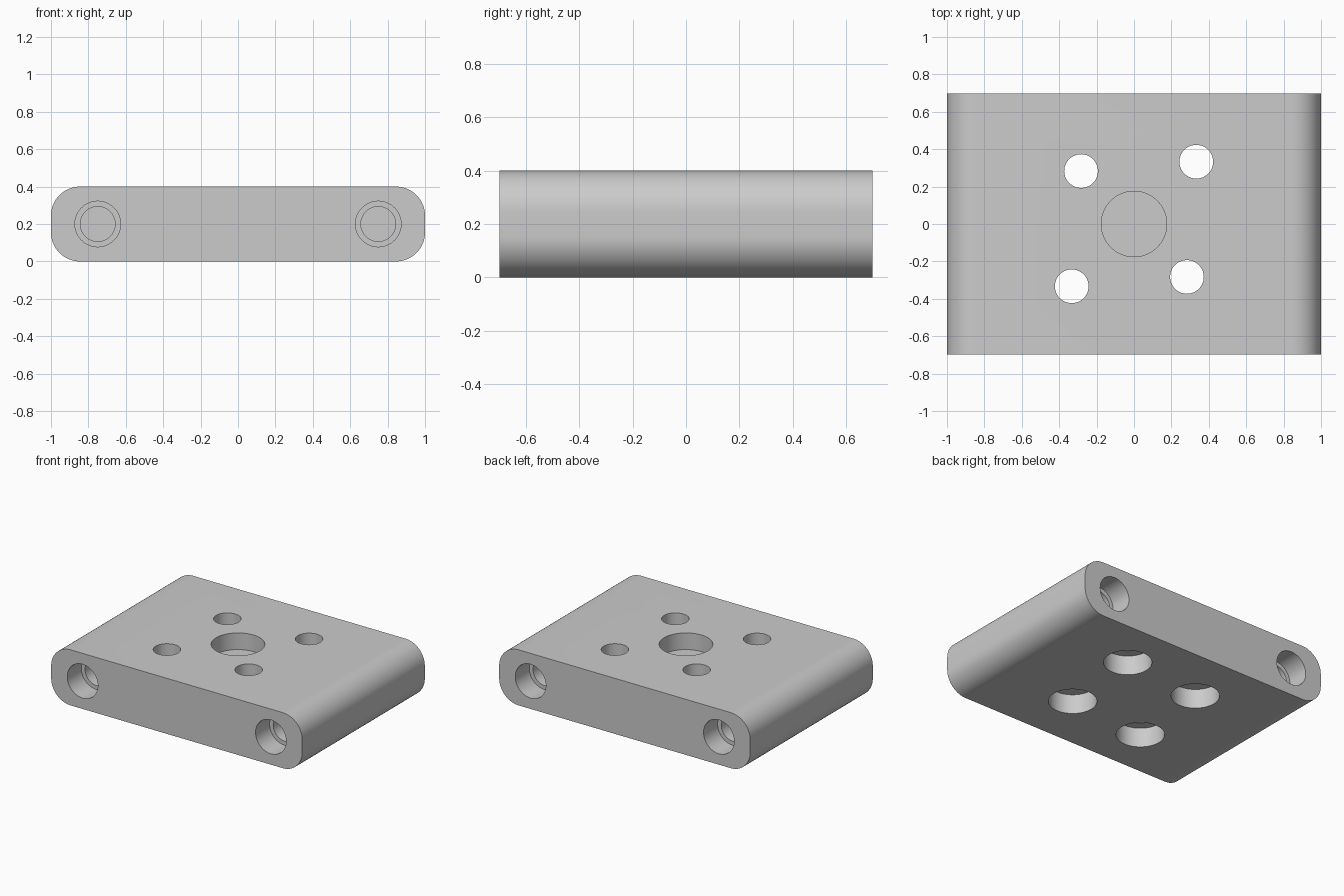
import bpy
import bmesh
import math
from mathutils import Vector

WIDTH, DEPTH, HEIGHT = 2.0, 1.395, 0.4
CORNER = 0.155
OVERSHOOT = 0.05

if "Cube" in bpy.data.objects:
    bpy.data.objects.remove(bpy.data.objects["Cube"], do_unlink=True)

grey = bpy.data.materials.new("grey")
grey.use_nodes = True
colour = (0.6, 0.6, 0.6, 1)
grey.diffuse_color = colour
grey.node_tree.nodes["Principled BSDF"].inputs["Base Color"].default_value = colour


def make_object(name, bm):
    bmesh.ops.recalc_face_normals(bm, faces=bm.faces)
    mesh = bpy.data.meshes.new(name)
    bm.to_mesh(mesh)
    bm.free()
    mesh.materials.append(grey)
    obj = bpy.data.objects.new(name, mesh)
    bpy.context.collection.objects.link(obj)
    return obj


def add_hole(bm, mouth, direction, steps, sides=64):
    """Solid stepped drill; steps are (radius, depth reached) from the mouth."""
    axis = Vector(direction)
    turn = Vector((0, 0, 1)).rotation_difference(axis)
    start, rings = -OVERSHOOT, []
    for radius, end in steps:
        for d in (start, end):
            rings.append([bm.verts.new(Vector(mouth) + turn @ Vector((
                radius * math.cos(math.tau * i / sides),
                radius * math.sin(math.tau * i / sides), d)))
                for i in range(sides)])
        start = end
    for a, b in zip(rings, rings[1:]):
        for i in range(sides):
            j = (i + 1) % sides
            bm.faces.new((a[i], a[j], b[j], b[i]))
    bm.faces.new(rings[0])
    bm.faces.new(rings[-1])


# Plate with rounded long edges
bm = bmesh.new()
bmesh.ops.create_cube(bm, size=1)
for v in bm.verts:
    v.co = (v.co.x * WIDTH, v.co.y * DEPTH, (v.co.z + 0.5) * HEIGHT)
long_edges = [e for e in bm.edges
              if abs(e.verts[0].co.y - e.verts[1].co.y) > DEPTH / 2]
bmesh.ops.bevel(bm, geom=long_edges, offset=CORNER, offset_type='OFFSET',
                segments=16, profile=0.5, affect='EDGES')
plate = make_object("mounting_plate", bm)

# All drilled holes in one cutter
bm = bmesh.new()
# blind recess in the top
add_hole(bm, (0, 0, HEIGHT), (0, 0, -1), [(0.175, 0.12)])
# through holes, counterbored from below
for s in (-1, 1):
    for x, y in ((0.333, 0.333), (0.283, -0.283)):
        add_hole(bm, (s * x, s * y, 0), (0, 0, 1),
                 [(0.158, 0.14), (0.09, HEIGHT + OVERSHOOT)])
    # stepped blind bores in the front and back
    for x in (-0.75, 0.75):
        add_hole(bm, (x, s * DEPTH / 2, HEIGHT / 2), (0, -s, 0),
                 [(0.122, 0.16), (0.093, 0.45)])
cutter = make_object("hole_cutter", bm)
cutter.hide_render = True

cut = plate.modifiers.new("holes", 'BOOLEAN')
cut.object = cutter
cut.operation = 'DIFFERENCE'
cut.solver = 'EXACT'

bpy.ops.object.select_all(action='DESELECT')
plate.select_set(True)
bpy.context.view_layer.objects.active = plate
bpy.ops.object.modifier_apply(modifier=cut.name)
bpy.data.objects.remove(cutter, do_unlink=True)
bpy.ops.object.shade_smooth_by_angle(angle=math.radians(30))
